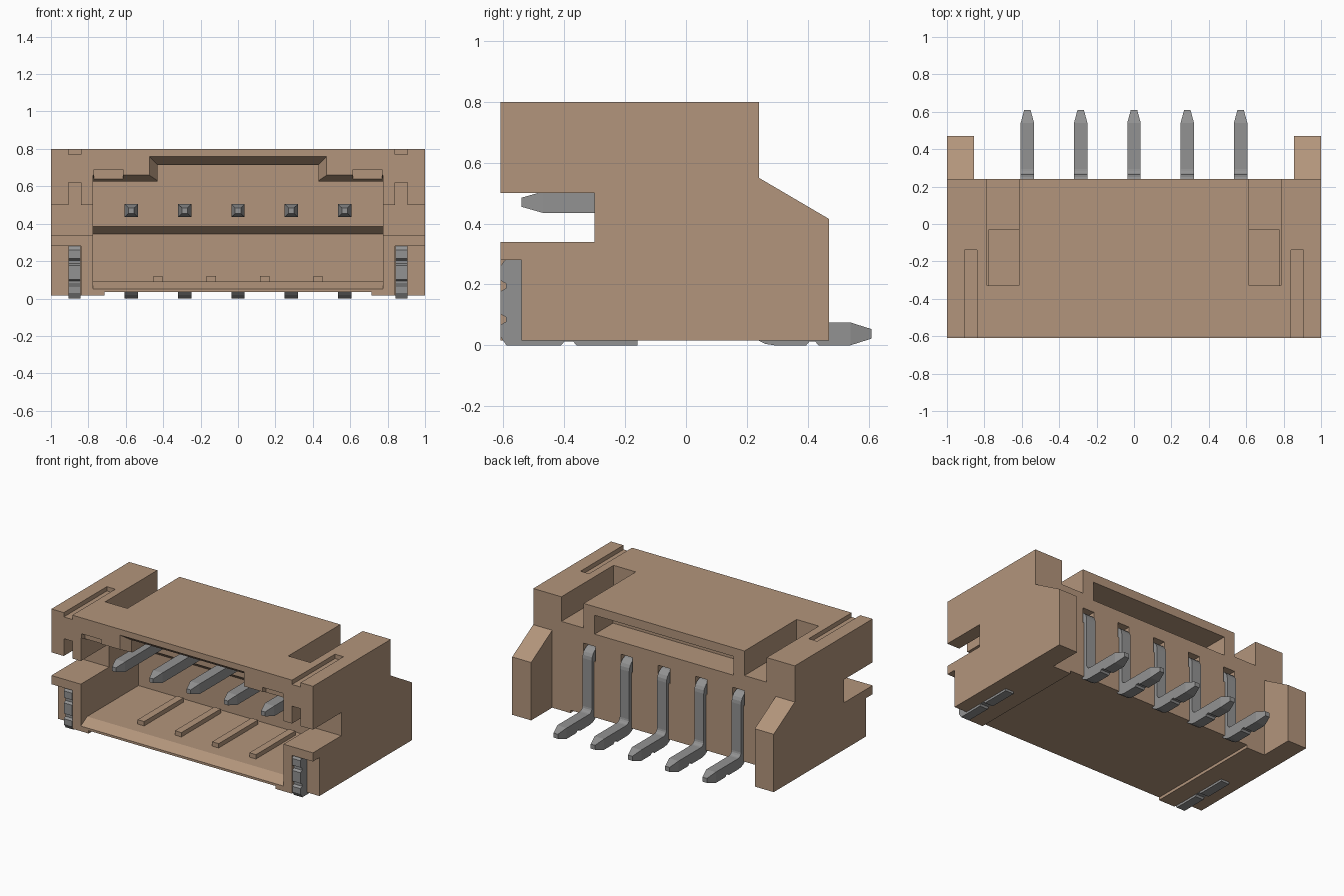
import bpy, bmesh
from math import sin, cos, pi

old = bpy.data.objects.get("Cube")
if old:
    bpy.data.objects.remove(old, do_unlink=True)


def material(name, rgb, rough):
    m = bpy.data.materials.new(name)
    m.use_nodes = True
    m.diffuse_color = (*rgb, 1)
    b = m.node_tree.nodes["Principled BSDF"]
    b.inputs["Base Color"].default_value = (*rgb, 1)
    b.inputs["Roughness"].default_value = rough
    return m


tan = material("tan plastic", (0.45, 0.30, 0.20), 0.6)
grey = material("grey metal", (0.29, 0.29, 0.29), 0.5)


def loft(bm, y0, rect0, y1, rect1):
    """Solid between two rectangles (x0, x1, z0, z1) facing along y."""
    rings = []
    for y, (xa, xb, za, zb) in ((y0, rect0), (y1, rect1)):
        rings.append([bm.verts.new((x, y, z)) for x, z in
                      ((xa, za), (xb, za), (xb, zb), (xa, zb))])
    a, b = rings
    bm.faces.new(a)
    bm.faces.new(b[::-1])
    for i in range(4):
        j = (i + 1) % 4
        bm.faces.new((a[j], a[i], b[i], b[j]))


def prism(bm, profile, x0, x1):
    """Side profile of (y, z) points, extruded along x."""
    a = [bm.verts.new((x0, y, z)) for y, z in profile]
    b = [bm.verts.new((x1, y, z)) for y, z in profile]
    bm.faces.new(a)
    bm.faces.new(b[::-1])
    for i in range(len(a)):
        j = (i + 1) % len(a)
        bm.faces.new((a[j], a[i], b[i], b[j]))


def finish(bm, name, mat):
    bmesh.ops.recalc_face_normals(bm, faces=bm.faces)
    me = bpy.data.meshes.new(name)
    bm.to_mesh(me)
    bm.free()
    me.materials.append(mat)
    ob = bpy.data.objects.new(name, me)
    bpy.context.collection.objects.link(ob)
    return ob


def arc(cy, cz, r, a0, a1, n=5):
    return [(cy + r * cos(a0 + (a1 - a0) * i / n), cz + r * sin(a0 + (a1 - a0) * i / n))
            for i in range(n + 1)]


# Housing blank
F, B = -0.61, 0.24
bm = bmesh.new()
prism(bm, [(F, 0.015), (0.47, 0.015), (0.47, 0.415), (B, 0.55), (B, 0.8), (F, 0.8)], -1, 1)
housing = finish(bm, "housing", tan)


def carve(build):
    bm = bmesh.new()
    build(bm)
    c = finish(bm, "cutter", tan)
    c.hide_render = True
    mod = housing.modifiers.new("cut", "BOOLEAN")
    mod.operation, mod.solver, mod.object = "DIFFERENCE", "EXACT", c
    bpy.context.view_layer.objects.active = housing
    bpy.ops.object.modifier_apply(modifier=mod.name)
    bpy.data.objects.remove(c, do_unlink=True)


def cut_box(x0, x1, y0, y1, z0, z1):
    carve(lambda bm: loft(bm, y0, (x0, x1, z0, z1), y1, (x0, x1, z0, z1)))


def cut_pair(x0, x1, *rest):
    cut_box(x0, x1, *rest)
    cut_box(-x1, -x0, *rest)


# Back between the wings, raised underside, side notches
cut_box(-0.855, 0.855, B, 0.6, -0.1, 0.9)
cut_box(-0.715, 0.715, -0.7, 0.6, -0.1, 0.035)
cut_box(-1.1, 1.1, -0.7, -0.30, 0.34, 0.50)

# Mating cavity, its undercut, flared mouth and key slot
W = 0.775
cut_box(-W, W, -0.7, -0.03, 0.09, 0.625)
carve(lambda bm: prism(bm, [(-0.05, 0.09), (0.02, 0.09), (0.02, 0.345), (-0.03, 0.385),
                            (-0.05, 0.385)], -W, W))
carve(lambda bm: loft(bm, F - 0.001, (-W, W, 0.05, 0.66), F + 0.07, (-W, W, 0.09, 0.625)))
cut_box(-0.43, 0.43, -0.7, -0.03, 0.5, 0.715)
carve(lambda bm: loft(bm, F - 0.001, (-0.475, 0.475, 0.5, 0.76),
                      F + 0.06, (-0.43, 0.43, 0.5, 0.715)))
cut_pair(0.615, 0.77, -0.7, -0.57, 0.6, 0.69)

# Latch slots in the top, and the openings down into the cavity
cut_pair(0.615, 0.785, -0.33, 0.3, 0.63, 0.9)
cut_pair(0.615, 0.775, -0.33, -0.03, 0.5, 0.7)

# Narrow grooves over and under the arms, recess for the solder tabs
cut_pair(0.84, 0.905, -0.7, -0.14, 0.77, 0.9)
cut_pair(0.84, 0.905, -0.7, -0.30, 0.45, 0.62)
cut_pair(0.84, 1.1, -0.7, -0.54, -0.1, 0.28)

# Window in the back wall and a pocket behind each pin
cut_box(-0.53, 0.53, 0.04, 0.3, 0.61, 0.74)
pin_x = [0.285 * i for i in range(-2, 3)]
for x in pin_x:
    cut_box(x - 0.045, x + 0.045, 0.17, 0.3, 0.42, 0.525)

# Floor ribs between the pins
for i in range(4):
    x = -0.4275 + 0.285 * i
    bm = bmesh.new()
    r = (x - 0.025, x + 0.025, 0.08, 0.12)
    loft(bm, -0.45, r, -0.02, r)
    finish(bm, f"floor_rib_{i + 1}", tan)

# Bent contact pins with tapered ends
H = 0.036
pin_side = [(-0.47, 0.435), (0.17, 0.435), (0.19, 0.415)]
pin_side += arc(0.29, 0.10, 0.10, pi, 1.5 * pi)
pin_side += [(0.395, 0), (0.405, 0.012), (0.425, 0.012), (0.435, 0), (0.54, 0), (0.54, 0.075)]
pin_side += arc(0.295, 0.105, 0.03, 1.5 * pi, pi, 4)
pin_side += arc(0.195, 0.435, 0.07, 0, 0.5 * pi)
pin_side += [(-0.47, 0.505)]
for i, x in enumerate(pin_x):
    bm = bmesh.new()
    prism(bm, pin_side, x - H, x + H)
    loft(bm, -0.47, (x - H, x + H, 0.435, 0.505), -0.54, (x - 0.015, x + 0.015, 0.455, 0.485))
    loft(bm, 0.54, (x - H, x + H, 0, 0.075), 0.61, (x - 0.017, x + 0.017, 0.022, 0.053))
    finish(bm, f"pin_{i + 1}", grey)

# L-shaped solder tabs
tab_side = [(F, 0.03), (-0.59, 0), (-0.41, 0), (-0.40, 0.012), (-0.37, 0.012), (-0.36, 0),
            (-0.16, 0), (-0.16, 0.05), (-0.54, 0.05), (-0.54, 0.28), (-0.595, 0.28), (F, 0.26)]
for z in (0.195, 0.085):
    tab_side += [(F, z + 0.018), (-0.592, z + 0.008), (-0.592, z - 0.008), (F, z - 0.018)]
for side, s in (("left", 1), ("right", -1)):
    bm = bmesh.new()
    prism(bm, tab_side, s * 0.842, s * 0.905)
    finish(bm, f"solder_tab_{side}", grey)
